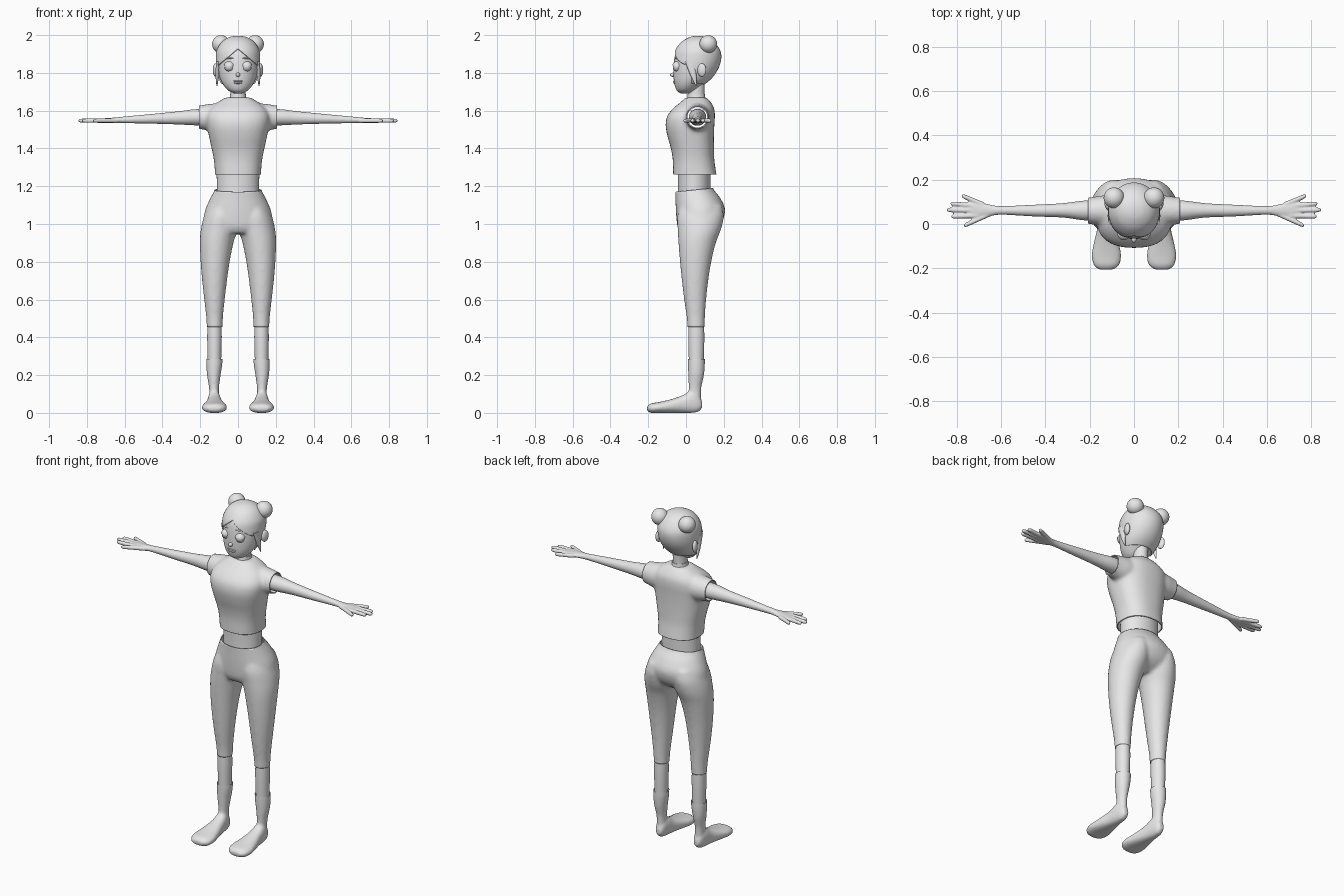
import bpy, bmesh, math
from mathutils import Matrix, Vector

if "Cube" in bpy.data.objects:
    bpy.data.objects.remove(bpy.data.objects["Cube"], do_unlink=True)

clay = bpy.data.materials.new("light_grey")
clay.use_nodes = True
clay.diffuse_color = (0.8, 0.8, 0.8, 1)
clay.node_tree.nodes["Principled BSDF"].inputs["Base Color"].default_value = (0.8, 0.8, 0.8, 1)


def spline(rings, steps=4):
    """Smoothly interpolate between the given cross-sections."""
    pts = [Vector(r) for r in rings]
    out = []
    for i in range(len(pts) - 1):
        p0, p1, p2, p3 = pts[max(i - 1, 0)], pts[i], pts[i + 1], pts[min(i + 2, len(pts) - 1)]
        for k in range(steps):
            t = k / steps
            out.append(p1 + (p2 - p0) * (t / 2) + (p0 * 2 - p1 * 5 + p2 * 4 - p3) * (t * t / 2)
                       + (p1 * 3 - p0 - p2 * 3 + p3) * (t ** 3 / 2))
    return out + [pts[-1]]


def loft(bm, axis, rings, n=40, power=2.0):
    """Skin rings of (position, a_min, a_max, b_min, b_max) along an axis."""
    def sup(v):
        return math.copysign(abs(v) ** (2 / power), v)
    loops = []
    for t, a0, a1, b0, b1 in spline(rings):
        loop = []
        for i in range(n):
            ang = 2 * math.pi * i / n
            co = [(a0 + a1) / 2 + (a1 - a0) / 2 * sup(math.cos(ang)),
                  (b0 + b1) / 2 + (b1 - b0) / 2 * sup(math.sin(ang))]
            co.insert("xyz".index(axis), t)
            loop.append(bm.verts.new(co))
        loops.append(loop)
    for lo, hi in zip(loops, loops[1:]):
        for i in range(n):
            j = (i + 1) % n
            bm.faces.new((lo[i], lo[j], hi[j], hi[i]))
    bm.faces.new(loops[0])
    bm.faces.new(loops[-1])


def body(rings):
    """Centred sections given as (z, half_width, y_front, y_back)."""
    return [(z, -w, w, f, b) for z, w, f, b in rings]


def ball(bm, centre, radii, turn=0.0):
    m = Matrix.Translation(centre) @ Matrix.Rotation(turn, 4, "Z") @ Matrix.Diagonal((*radii, 1))
    bmesh.ops.create_uvsphere(bm, u_segments=32, v_segments=20, radius=1, matrix=m)


def mirror(bm):
    dup = bmesh.ops.duplicate(bm, geom=bm.verts[:] + bm.edges[:] + bm.faces[:])["geom"]
    for v in dup:
        if isinstance(v, bmesh.types.BMVert):
            v.co.x = -v.co.x


def slice_mesh(bm, point, normal, clear=True):
    bmesh.ops.bisect_plane(bm, geom=bm.verts[:] + bm.edges[:] + bm.faces[:], dist=1e-6,
                           plane_co=point, plane_no=normal, clear_outer=clear)


def finish(name, bm, voxel=0, smooth=0, cuts=(), thick=0, offset=-1):
    """Optionally fuse the volumes, trim them with planes and give cloth thickness."""
    bmesh.ops.recalc_face_normals(bm, faces=bm.faces[:])
    obj = bpy.data.objects.new(name, bpy.data.meshes.new(name))
    bpy.context.scene.collection.objects.link(obj)
    if voxel:
        bm.to_mesh(obj.data)
        fuse = obj.modifiers.new("fuse", "REMESH")
        fuse.mode = "VOXEL"
        fuse.voxel_size = voxel
        relax = obj.modifiers.new("relax", "SMOOTH")
        relax.iterations = smooth
        graph = bpy.context.evaluated_depsgraph_get()
        fused = bpy.data.meshes.new_from_object(obj.evaluated_get(graph))
        obj.modifiers.clear()
        bm.clear()
        bm.from_mesh(fused)
        bpy.data.meshes.remove(fused)
    for point, normal in cuts:
        slice_mesh(bm, point, normal)
    bm.to_mesh(obj.data)
    bm.free()
    obj.data.materials.clear()
    obj.data.materials.append(clay)
    if thick:
        cloth = obj.modifiers.new("thickness", "SOLIDIFY")
        cloth.thickness = thick
        cloth.offset = offset
    bpy.ops.object.select_all(action="DESELECT")
    obj.select_set(True)
    bpy.context.view_layer.objects.active = obj
    bpy.ops.object.shade_smooth_by_angle(angle=math.radians(50))
    return obj


# Shirt: torso and sleeves fused, trimmed open at hem and cuffs
bm = bmesh.new()
loft(bm, "x", [(.05, -.01, .13, 1.5, 1.64), (.13, -.01, .13, 1.49, 1.638),
               (.2, 0, .12, 1.503, 1.628), (.25, .005, .115, 1.51, 1.62)])
mirror(bm)
loft(bm, "z", body([(1.22, .122, -.066, .168), (1.27, .122, -.068, .16), (1.34, .128, -.07, .15),
                    (1.4, .14, -.08, .148), (1.46, .153, -.097, .148), (1.52, .165, -.108, .15),
                    (1.57, .168, -.1, .153), (1.61, .15, -.07, .15), (1.64, .115, -.035, .135),
                    (1.67, .065, 0, .11)]), power=2.4)
finish("shirt", bm, .009, 8, [((0, 0, 1.262), (0, 0, -1)), ((.207, 0, 0), (1, 0, 0)),
                              ((-.207, 0, 0), (-1, 0, 0))], .006)

# Trousers: hips and two legs fused, trimmed at waist and calves
bm = bmesh.new()
loft(bm, "z", [(.41, .083, .165, .01, .097), (.5, .08, .168, .004, .1), (.6, .07, .179, -.01, .107),
               (.7, .058, .19, -.022, .118), (.8, .044, .198, -.032, .134), (.9, .024, .202, -.04, .158),
               (.97, .004, .197, -.044, .185), (1.04, 0, .18, -.046, .2), (1.1, .02, .15, -.03, .19)])
mirror(bm)
loft(bm, "z", body([(.95, .14, -.025, .12), (.98, .18, -.043, .165), (1.02, .184, -.05, .195),
                    (1.08, .172, -.054, .207), (1.14, .145, -.056, .18), (1.19, .121, -.058, .142),
                    (1.24, .118, -.058, .138)]), power=2.1)
finish("trousers", bm, .009, 9, [((0, .04, 1.18), (0, -.1, 1)), ((0, 0, .456), (0, 0, -1))], .006)

# Bare waist, neck and calves
bm = bmesh.new()
loft(bm, "z", body([(1.1, .114, -.045, .13), (1.2, .112, -.042, .13), (1.36, .115, -.045, .13)]))
finish("waist", bm)
bm = bmesh.new()
loft(bm, "z", body([(1.6, .09, -.01, .12), (1.65, .05, .005, .105), (1.68, .039, .012, .097),
                    (1.75, .04, .01, .1)]))
finish("neck", bm)
bm = bmesh.new()
loft(bm, "z", [(.52, .088, .16, .015, .093), (.4, .086, .163, .012, .097), (.25, .09, .16, .016, .093)])
mirror(bm)
finish("calves", bm)

# Choker band
bm = bmesh.new()
loft(bm, "z", body([(1.667, .045, .006, .103), (1.677, .043, .008, .101), (1.687, .042, .009, .1)]))
finish("choker", bm)

# Socks and feet
bm = bmesh.new()
loft(bm, "z", [(.32, .083, .167, .01, .1), (.26, .083, .168, .01, .1), (.2, .092, .164, .012, .095),
               (.13, .101, .153, .014, .081), (.06, .1, .152, .01, .08)])
loft(bm, "y", [(.085, .11, .14, .025, .06), (.065, .099, .152, .006, .1), (.03, .092, .16, 0, .118),
               (-.02, .084, .166, 0, .092), (-.08, .07, .18, 0, .072), (-.14, .058, .191, 0, .058),
               (-.185, .067, .182, 0, .05), (-.206, .095, .158, .012, .036)], power=2.3)
mirror(bm)
finish("socks_and_feet", bm, .007, 5, [((0, 0, .285), (0, 0, 1))])

# Arms with palms and fingers
bm = bmesh.new()
loft(bm, "x", [(.12, .015, .107, 1.52, 1.608), (.22, .016, .106, 1.522, 1.608), (.32, .029, .094, 1.527, 1.596),
               (.45, .034, .087, 1.531, 1.583), (.6, .042, .081, 1.534, 1.569), (.66, .033, .09, 1.535, 1.563),
               (.72, .025, .106, 1.536, 1.559), (.75, .035, .1, 1.538, 1.556)])
fingers = [(.7, .038, .825, .034), (.7, .06, .845, .064), (.7, .08, .828, .092),
           (.68, .088, .778, .128), (.64, .05, .768, -.008)]
for x0, y0, x1, y1 in fingers:
    path = []
    for t, r in ((0, .012), (.5, .0115), (.9, .0105), (1, .005)):
        x, y = x0 + (x1 - x0) * t, y0 + (y1 - y0) * t
        path.append((x, y - r, y + r, 1.547 - r, 1.547 + r))
    loft(bm, "x", path, n=16)
mirror(bm)
finish("arms", bm, .0045, 3)

# Head
head = [(1.692, .02, -.03, .03), (1.708, .053, -.05, .055), (1.74, .08, -.061, .09),
        (1.78, .098, -.066, .135), (1.83, .108, -.066, .167), (1.88, .11, -.061, .18),
        (1.92, .105, -.049, .173), (1.96, .08, -.018, .143), (1.982, .045, .02, .105),
        (1.989, .012, .05, .075)]
bm = bmesh.new()
loft(bm, "z", body(head), n=64)
finish("head", bm)

# Hair: a shell over the skull, parted in the middle above the face
bm = bmesh.new()
loft(bm, "z", body(head), n=64)
slice_mesh(bm, (0, 0, 1.745), (0, 0, -1))
for point, normal in (((0, .03, 0), (0, 1, 0)), ((0, 0, 1.925), (.85, 0, 1)),
                      ((0, 0, 1.925), (-.85, 0, 1)), ((0, 0, 0), (1, 0, 0))):
    slice_mesh(bm, point, normal, clear=False)
face = []
for f in bm.faces:
    c = f.calc_center_median()
    if c.y < .03 and c.z < 1.925 - .85 * abs(c.x):
        face.append(f)
bmesh.ops.delete(bm, geom=face, context="FACES")
finish("hair", bm, thick=.007, offset=1)

bm = bmesh.new()
loft(bm, "z", [(1.86, .095, .116, -.005, .045), (1.79, .1, .119, .022, .055),
               (1.73, .109, .114, .052, .058)], n=16)
mirror(bm)
finish("side_locks", bm)

# Paired features: hair buns, ears, eyes, lids and brows
pairs = [("hair_buns", (.09, .118, 1.952), (.047, .047, .047), 0, ()),
         ("ears", (.119, .084, 1.815), (.013, .024, .035), -.3, ()),
         ("eyes", (.046, -.045, 1.834), (.025, .025, .025), 0, ()),
         ("upper_lids", (.046, -.045, 1.834), (.029, .028, .028), 0, [((0, 0, 1.838), (0, 0, -1))]),
         ("lower_lids", (.046, -.045, 1.834), (.028, .027, .027), 0, [((0, 0, 1.822), (0, 0, 1))]),
         ("brows", (.048, -.048, 1.878), (.026, .008, .004), .4, ())]
for name, centre, radii, turn, cuts in pairs:
    bm = bmesh.new()
    ball(bm, centre, radii, turn)
    mirror(bm)
    finish(name, bm, cuts=cuts)

# Nose and lips
bm = bmesh.new()
ball(bm, (0, -.068, 1.79), (.011, .016, .011))
finish("nose", bm)
bm = bmesh.new()
ball(bm, (0, -.056, 1.756), (.03, .013, .005))
ball(bm, (0, -.055, 1.747), (.024, .013, .006))
finish("lips", bm)
